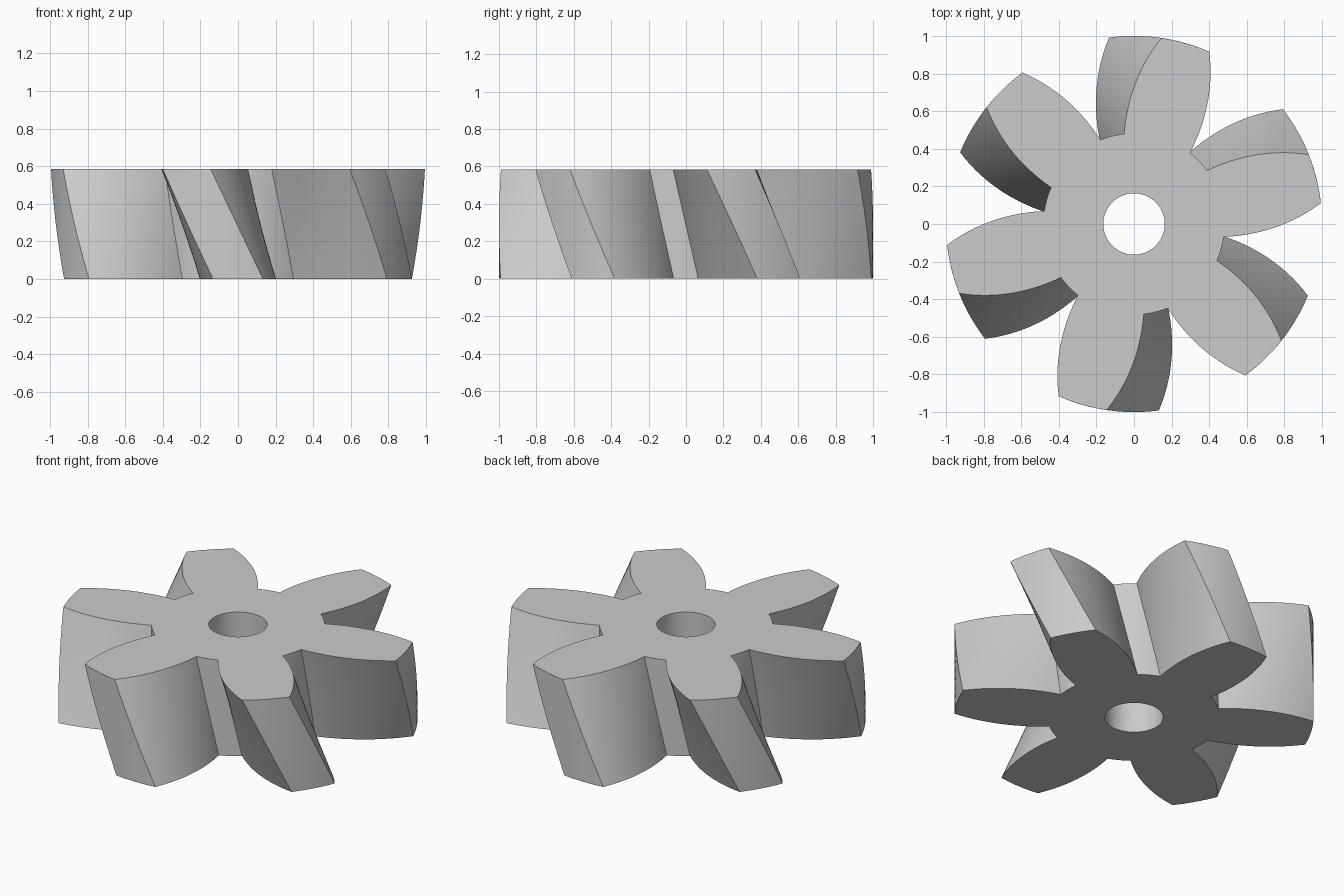
import bpy
import bmesh
from math import sin, cos, radians, pi

cube = bpy.data.objects.get("Cube")
if cube:
    bpy.data.objects.remove(cube, do_unlink=True)

TEETH = 6
HEIGHT = 0.585
TWIST = radians(-16)          # turn of the top face against the bottom face
R_TIP, R_ROOT, R_BORE = 1.0, 0.482, 0.163
SLICES, FLANK_STEPS, ARC_STEPS = 16, 14, 5
ROOT_HALF = 22.2              # half width of a tooth at its root, degrees


def half_angle(r):
    """Half width of a tooth in degrees at radius r."""
    u = r - R_ROOT
    return ROOT_HALF - 22.4 * u - 11.1 * u * u


def tooth_outline():
    """Polar points of one tooth and the root arc after it."""
    radii = [R_ROOT + (R_TIP - R_ROOT) * i / FLANK_STEPS for i in range(FLANK_STEPS + 1)]
    rising = [(r, -half_angle(r)) for r in radii]
    falling = [(r, half_angle(r)) for r in reversed(radii)]
    tip = half_angle(R_TIP)
    gap = 360 / TEETH - 2 * ROOT_HALF
    tip_arc = [(R_TIP, tip * (2 * i / ARC_STEPS - 1)) for i in range(1, ARC_STEPS)]
    root_arc = [(R_ROOT, ROOT_HALF + gap * i / ARC_STEPS) for i in range(1, ARC_STEPS)]
    return rising + tip_arc + falling + root_arc


# Full gear outline, with one tooth centred on +y at the bottom
outline = [(r, pi / 2 + radians(a + 360 / TEETH * k))
           for k in range(TEETH) for r, a in tooth_outline()]
count = len(outline)

# Twisted stack of outer and bore rings
bm = bmesh.new()
outer, bore = [], []
for s in range(SLICES + 1):
    t = s / SLICES
    turn, z = TWIST * t, HEIGHT * t
    outer.append([bm.verts.new((r * cos(a + turn), r * sin(a + turn), z))
                  for r, a in outline])
    bore.append([bm.verts.new((R_BORE * cos(a + turn), R_BORE * sin(a + turn), z))
                 for r, a in outline])


def bridge(ring_a, ring_b):
    for i in range(count):
        j = (i + 1) % count
        bm.faces.new((ring_a[i], ring_a[j], ring_b[j], ring_b[i]))


# Tooth walls and bore wall
for s in range(SLICES):
    bridge(outer[s], outer[s + 1])
    bridge(bore[s + 1], bore[s])
# Flat end faces
bridge(outer[-1], bore[-1])
bridge(bore[0], outer[0])
bmesh.ops.recalc_face_normals(bm, faces=bm.faces)

mesh = bpy.data.meshes.new("helical_gear")
bm.to_mesh(mesh)
bm.free()
gear = bpy.data.objects.new("helical_gear", mesh)
bpy.context.collection.objects.link(gear)

# Plain grey material
grey = bpy.data.materials.new("light_grey")
grey.use_nodes = True
colour = (0.6, 0.6, 0.6, 1)
grey.diffuse_color = colour
grey.node_tree.nodes["Principled BSDF"].inputs["Base Color"].default_value = colour
mesh.materials.append(grey)

# Smooth walls with sharp edges
bpy.ops.object.select_all(action='DESELECT')
gear.select_set(True)
bpy.context.view_layer.objects.active = gear
bpy.ops.object.shade_smooth_by_angle(angle=radians(30))
